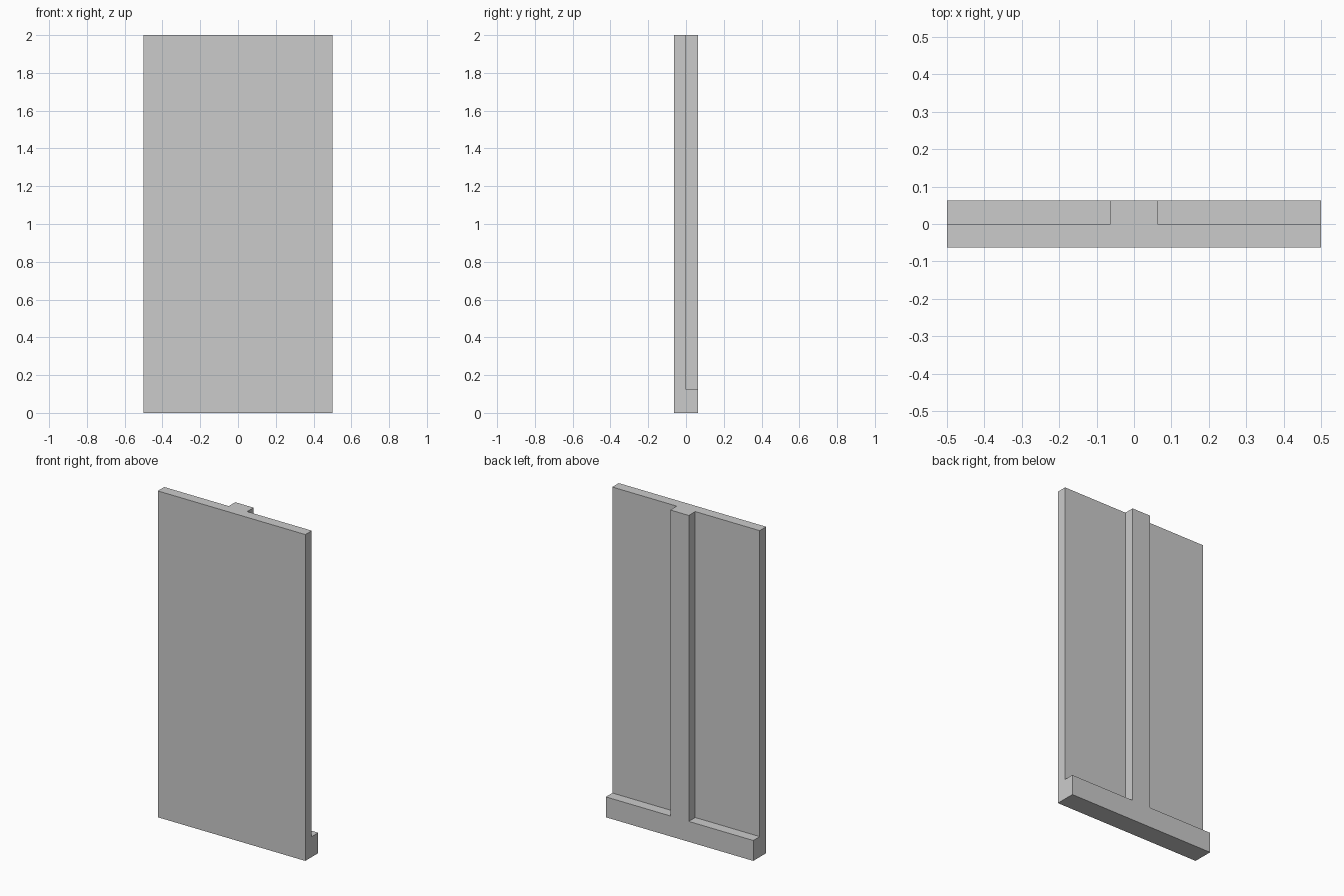
import bpy

if "Cube" in bpy.data.objects:
    bpy.data.objects.remove(bpy.data.objects["Cube"])


def box(name, x, y, z):
    """Axis-aligned box from (min, max) ranges."""
    bpy.ops.mesh.primitive_cube_add(size=1)
    ob = bpy.context.object
    ob.name = name
    for i, (lo, hi) in enumerate((x, y, z)):
        ob.location[i] = (lo + hi) / 2
        ob.scale[i] = hi - lo
    bpy.ops.object.transform_apply(location=True, rotation=False, scale=True)
    return ob


HALF_W, HEIGHT = 0.5, 2.0
HALF_T = 0.0625       # half of the total thickness
RIB = 0.0625          # half width of the upright rib
RAIL = 0.125          # height of the bottom rail

# Wall panel: full block, recessed at the back to leave the rib and bottom rail
panel = box("wall_panel", (-HALF_W, HALF_W), (-HALF_T, HALF_T), (0, HEIGHT))

# Back recesses on either side of the rib
for side in (-1, 1):
    xs = sorted((side * RIB, side * (HALF_W + 0.1)))
    cutter = box("recess_cutter", xs, (0, 0.2), (RAIL, HEIGHT + 0.1))
    cutter.hide_render = True
    mod = panel.modifiers.new("recess", 'BOOLEAN')
    mod.operation = 'DIFFERENCE'
    mod.solver = 'EXACT'
    mod.object = cutter
    bpy.ops.object.select_all(action='DESELECT')
    panel.select_set(True)
    bpy.context.view_layer.objects.active = panel
    bpy.ops.object.modifier_apply(modifier=mod.name)
    bpy.data.objects.remove(cutter)
